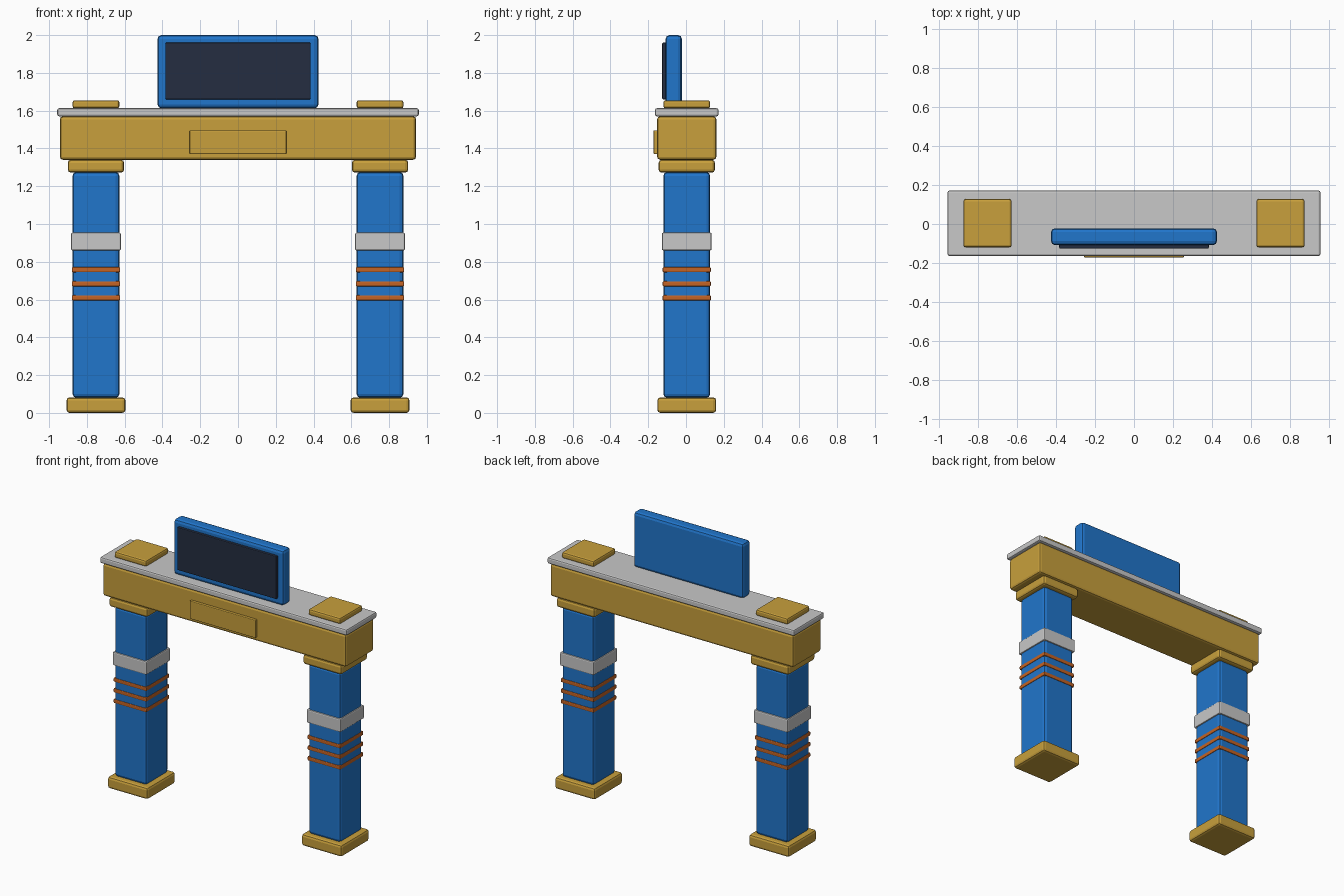
import bpy
import bmesh

cube = bpy.data.objects.get("Cube")
if cube:
    bpy.data.objects.remove(cube, do_unlink=True)


def material(name, color):
    m = bpy.data.materials.new(name)
    m.use_nodes = True
    m.diffuse_color = (*color, 1)
    for node in m.node_tree.nodes:
        if node.type == 'BSDF_PRINCIPLED':
            node.inputs["Base Color"].default_value = (*color, 1)
    return m


gold = material("gold", (0.58, 0.35, 0.045))
blue = material("blue", (0.015, 0.18, 0.6))
grey = material("light grey", (0.58, 0.58, 0.58))
copper = material("copper", (0.55, 0.125, 0.018))
dark = material("dark screen", (0.018, 0.027, 0.053))

MID_Y = 0.004   # depth centre of the main structure


def block(name, mat, x, width, y, z, bevel):
    """Bevelled box: centre x, full width, (min, max) ranges in y and z."""
    size = (width, y[1] - y[0], z[1] - z[0])
    centre = (x, sum(y) / 2, sum(z) / 2)
    mesh = bpy.data.meshes.new(name)
    bm = bmesh.new()
    bmesh.ops.create_cube(bm, size=1)
    bmesh.ops.scale(bm, vec=size, verts=bm.verts)
    bm.to_mesh(mesh)
    bm.free()
    obj = bpy.data.objects.new(name, mesh)
    obj.location = centre
    bpy.context.collection.objects.link(obj)
    mesh.materials.append(mat)
    mod = obj.modifiers.new("Bevel", 'BEVEL')
    mod.width = bevel
    mod.segments = 2
    return obj


def square(name, mat, x, width, z, bevel):
    """Block with a square plan, centred on the structure."""
    half = width / 2
    return block(name, mat, x, width, (MID_Y - half, MID_Y + half), z, bevel)


# Pillars with their bases, bands, rings, capitals and top pads
for side, x in (("right", -0.752), ("left", 0.752)):
    square(side + "_base", gold, x, 0.312, (0, 0.082), 0.016)
    square(side + "_pillar", blue, x, 0.248, (0.08, 1.275), 0.02)
    square(side + "_band", grey, x, 0.264, (0.86, 0.954), 0.008)
    for i in range(3):
        z = 0.609 + 0.0745 * i
        square(f"{side}_ring_{i + 1}", copper, x, 0.256, (z - 0.014, z + 0.014), 0.006)
    square(side + "_capital", gold, x, 0.298, (1.272, 1.34), 0.016)
    square(side + "_top_pad", gold, x, 0.248, (1.612, 1.655), 0.012)

# Crossbeam, slab and front plaque
block("beam", gold, 0, 1.886, (MID_Y - 0.157, MID_Y + 0.157), (1.34, 1.57), 0.016)
block("slab", grey, 0, 1.914, (MID_Y - 0.168, MID_Y + 0.168), (1.57, 1.613), 0.01)
block("plaque", gold, 0, 0.512, (-0.172, -0.14), (1.37, 1.496), 0.005)

# Display panel standing on the slab
block("display_frame", blue, 0, 0.852, (-0.108, -0.022), (1.613, 2.0), 0.02)
block("display_screen", dark, 0, 0.768, (-0.126, -0.1), (1.66, 1.96), 0.005)
